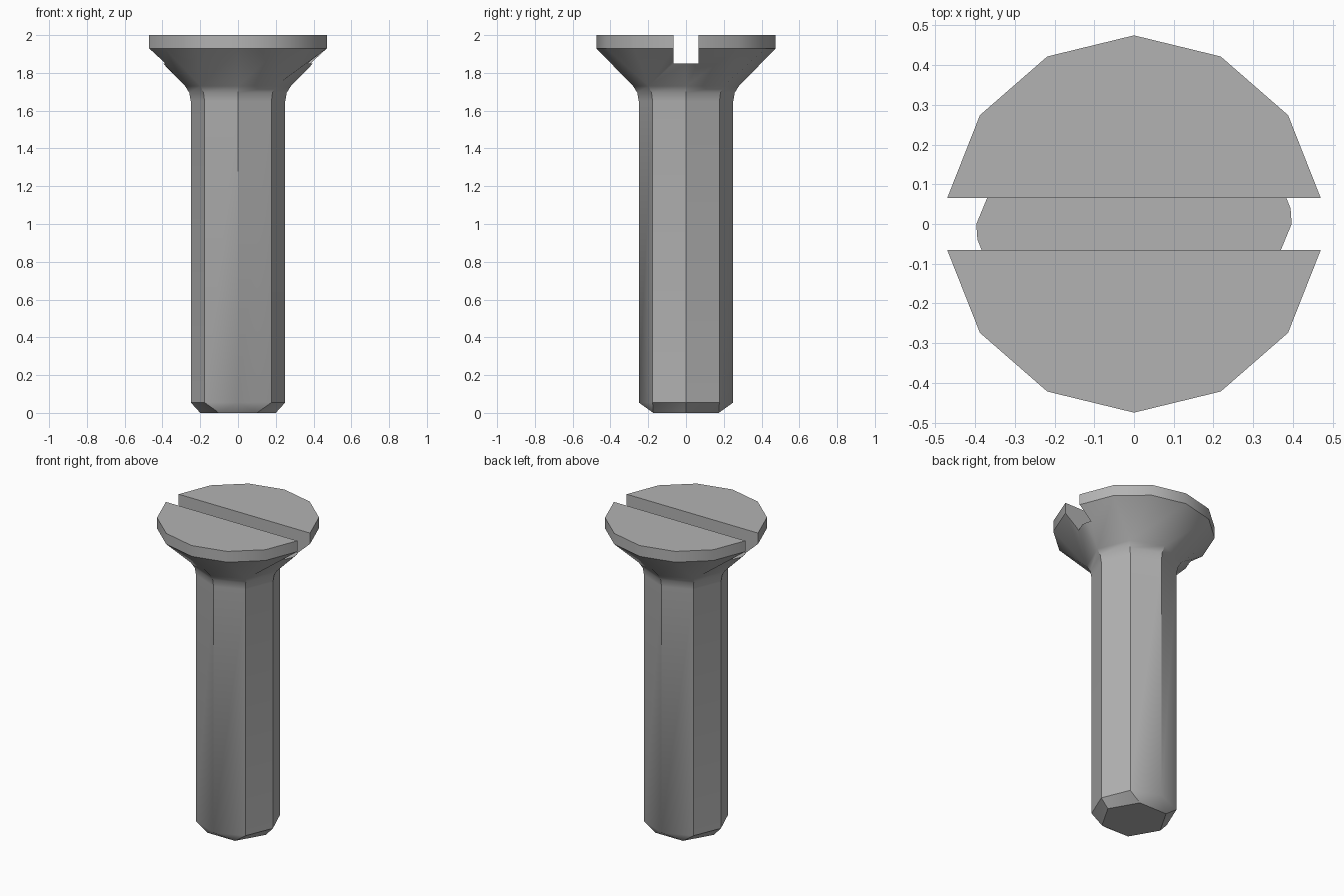
import bpy, bmesh
from math import sin, cos, radians, asin, degrees, tau

cube = bpy.data.objects.get("Cube")
if cube:
    bpy.data.objects.remove(cube, do_unlink=True)

HEAD_R, SHANK_R, SLOT = 0.475, 0.25, 0.065

steel = bpy.data.materials.new("grey steel")
steel.use_nodes = True
grey = (0.45, 0.45, 0.45, 1)
steel.diffuse_color = grey
steel.node_tree.nodes["Principled BSDF"].inputs["Base Color"].default_value = grey


def regular(n):
    return [360 * i / n for i in range(n)]


def ring(bm, r, z, angles):
    return [(a, bm.verts.new((r * cos(radians(a)), r * sin(radians(a)), z))) for a in angles]


def skin(bm, low, high):
    """Join two rings, which may have different numbers of points."""
    low = low + [(360, low[0][1])]
    high = high + [(360, high[0][1])]
    i = j = 0
    while i < len(low) - 1 or j < len(high) - 1:
        a = low[i + 1][0] if i < len(low) - 1 else 999
        b = high[j + 1][0] if j < len(high) - 1 else 999
        if abs(a - b) < 0.01:
            if len(low) == len(high):
                bm.faces.new((low[i][1], low[i + 1][1], high[j + 1][1], high[j][1]))
            else:
                bm.faces.new((low[i][1], high[j + 1][1], high[j][1]))
                bm.faces.new((low[i][1], low[i + 1][1], high[j + 1][1]))
            i, j = i + 1, j + 1
        elif a < b:
            bm.faces.new((low[i][1], low[i + 1][1], high[j][1]))
            i += 1
        else:
            bm.faces.new((low[i][1], high[j + 1][1], high[j][1]))
            j += 1


# Head outline: six equal steps on each side of the slot, plus a point at each slot end
slot_angle = degrees(asin(SLOT / HEAD_R))
step = (180 - 2 * slot_angle) / 6
half = [0] + [slot_angle + step * i for i in range(7)]
head_angles = half + [a + 180 for a in half]

# Screw body: six-sided tip, eight-sided shank with a fillet, countersunk head
bm = bmesh.new()
rings = [ring(bm, 0.2, 0, regular(6))]
for r, z in [(SHANK_R, 0.055), (SHANK_R, 1.65), (0.258, 1.695), (0.28, 1.73)]:
    rings.append(ring(bm, r, z, regular(8)))
for z in (1.93, 2):
    rings.append(ring(bm, HEAD_R, z, head_angles))
for low, high in zip(rings, rings[1:]):
    skin(bm, low, high)
bm.faces.new([v for _, v in reversed(rings[0])])
bm.faces.new([v for _, v in rings[-1]])
bmesh.ops.recalc_face_normals(bm, faces=bm.faces)
mesh = bpy.data.meshes.new("screw")
bm.to_mesh(mesh)
bm.free()
mesh.materials.append(steel)
screw = bpy.data.objects.new("screw", mesh)
bpy.context.collection.objects.link(screw)

# Driver slot across the head
bpy.ops.mesh.primitive_cube_add(size=1, location=(0, 0, 2))
cutter = bpy.context.object
cutter.name = "slot_cutter"
cutter.scale = (1.2, 2 * SLOT, 0.3)
cutter.hide_render = True
cutter.data.materials.append(steel)
cut = screw.modifiers.new("slot", "BOOLEAN")
cut.operation = "DIFFERENCE"
cut.solver = "EXACT"
cut.object = cutter

bpy.ops.object.select_all(action="DESELECT")
screw.select_set(True)
bpy.context.view_layer.objects.active = screw
bpy.ops.object.modifier_apply(modifier="slot")
bpy.data.objects.remove(cutter, do_unlink=True)
bpy.ops.object.shade_smooth_by_angle(angle=radians(32))
